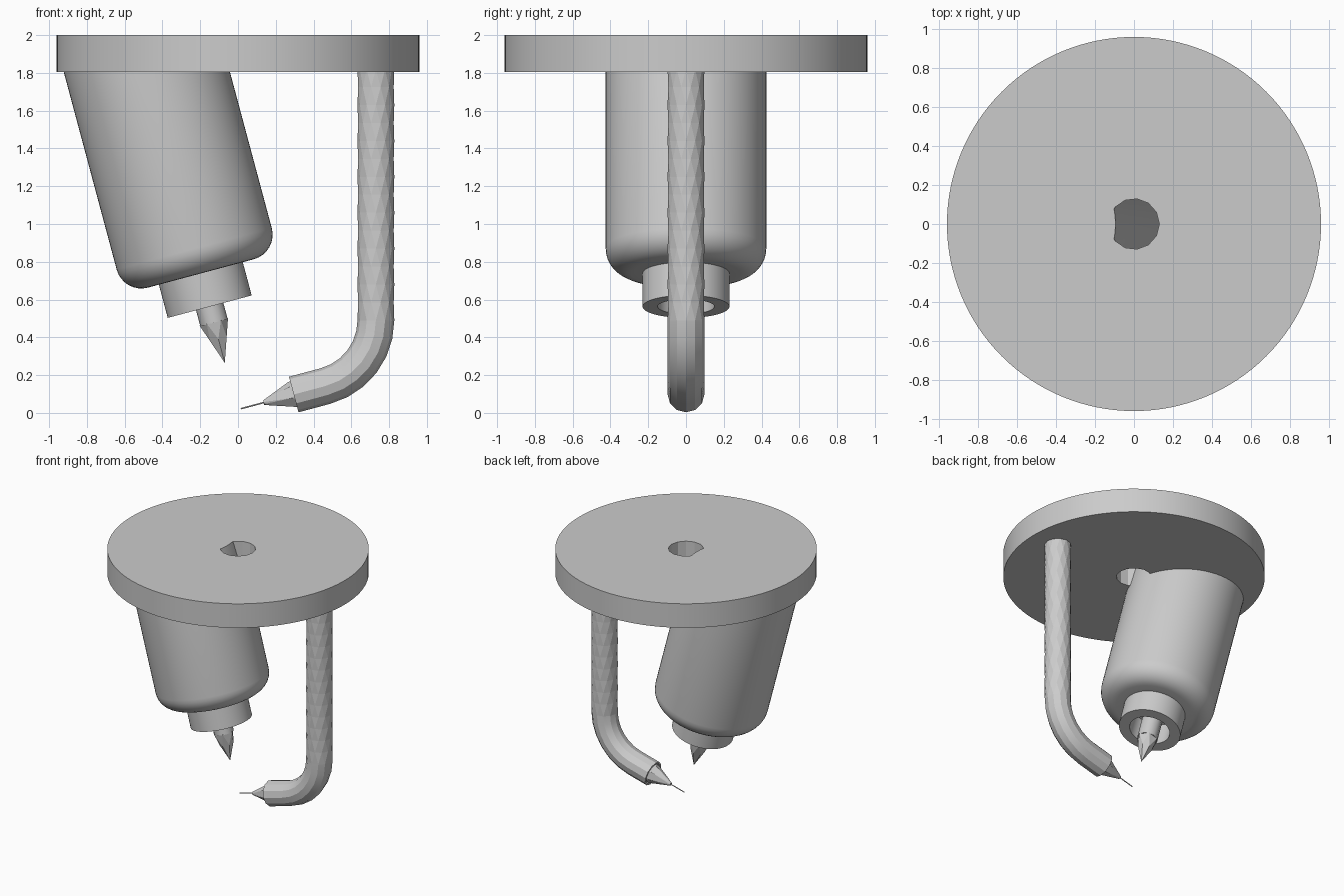
import bpy
import bmesh
from math import radians, sin, cos, pi
from mathutils import Matrix, Vector

if "Cube" in bpy.data.objects:
    bpy.data.objects.remove(bpy.data.objects["Cube"], do_unlink=True)

GREY = (0.6, 0.6, 0.6, 1.0)
grey = bpy.data.materials.new("plain grey")
grey.use_nodes = True
grey.diffuse_color = GREY
grey.node_tree.nodes["Principled BSDF"].inputs["Base Color"].default_value = GREY


def frame(x, z, tilt):
    """Cross-section frame in the xz plane, its axis leaning by tilt degrees."""
    return Matrix.Translation((x, 0, z)) @ Matrix.Rotation(radians(tilt), 4, 'Y')


def loft(name, stations, sides, twist=False, smooth=None, clip=None):
    """Skin round sections (frame, radius, distance along axis); twist gives diamond facets."""
    bm = bmesh.new()
    rings = []
    for i, (m, r, d) in enumerate(stations):
        turn = 0.5 * (i % 2) if twist else 0
        angles = [2 * pi * (k + turn) / sides for k in range(sides)]
        rings.append([bm.verts.new(m @ Vector((r * cos(a), r * sin(a), d))) for a in angles])
    for i, (a, b) in enumerate(zip(rings, rings[1:])):
        if twist and i % 2:
            a, b = b, a
        for k in range(sides):
            n = (k + 1) % sides
            if twist:
                bm.faces.new((a[k], a[n], b[k]))
                bm.faces.new((a[n], b[n], b[k]))
            else:
                bm.faces.new((a[k], a[n], b[n], b[k]))
    bm.faces.new(rings[0])
    bm.faces.new(rings[-1])
    bmesh.ops.remove_doubles(bm, verts=bm.verts, dist=1e-5)
    if clip:
        bmesh.ops.bisect_plane(bm, geom=bm.verts[:] + bm.edges[:] + bm.faces[:],
                               plane_co=(0, 0, clip), plane_no=(0, 0, 1), clear_outer=True)
        bmesh.ops.holes_fill(bm, edges=[e for e in bm.edges if e.is_boundary])
    bmesh.ops.recalc_face_normals(bm, faces=bm.faces)
    mesh = bpy.data.meshes.new(name)
    bm.to_mesh(mesh)
    bm.free()
    mesh.materials.append(grey)
    obj = bpy.data.objects.new(name, mesh)
    bpy.context.collection.objects.link(obj)
    if smooth:
        smooth_shade(obj, smooth)
    return obj


def smooth_shade(obj, angle):
    bpy.ops.object.select_all(action='DESELECT')
    obj.select_set(True)
    bpy.context.view_layer.objects.active = obj
    bpy.ops.object.shade_smooth_by_angle(angle=radians(angle))


def subtract(obj, cutter):
    mod = obj.modifiers.new("cut", 'BOOLEAN')
    mod.operation, mod.solver, mod.object = 'DIFFERENCE', 'EXACT', cutter
    bpy.context.view_layer.objects.active = obj
    bpy.ops.object.modifier_apply(modifier=mod.name)


# Leaning motor housing with rounded shoulder and hollow collar
axis = frame(-0.07, 0.265, -15)
RADIUS, FILLET, BASE = 0.425, 0.135, 0.49
profile = [(0, BASE), (0.15, BASE), (0.15, 0.308), (0.23, 0.308), (0.23, BASE)]
for i in range(9):
    a = pi / 2 * i / 8
    profile.append((RADIUS - FILLET * (1 - sin(a)), BASE + FILLET * (1 - cos(a))))
profile.append((RADIUS, 2.2))
housing_sections = [(axis, r, d) for r, d in profile]
loft("motor_housing", housing_sections, 64, smooth=35, clip=1.81)

# Faceted drill bit in the collar
loft("drill_shank", [(axis, 0.075, BASE + 0.02), (axis, 0.075, 0.22)], 12, smooth=35)
loft("drill_tip", [(axis, 0.078, 0.225), (axis, 0.052, 0.13), (axis, 0, 0)], 6, twist=True)

# Round top plate; its centre hole stops where the housing passes through
level = frame(0, 0, 0)
plate = loft("top_plate", [(level, 0.96, 1.805), (level, 0.96, 2.0)], 128)
hole = loft("hole_cutter", [(level, 0.13, 1.7), (level, 0.13, 2.1)], 13)
plug = loft("housing_cutter", housing_sections, 64)
subtract(hole, plug)
subtract(plate, hole)
for helper in (hole, plug):
    bpy.data.objects.remove(helper, do_unlink=True)
smooth_shade(plate, 20)

# Hanging tube: faceted straight run
TUBE, BEND, TUBE_X, BEND_Z = 0.0975, 0.36, 0.73, 0.49
rows = 14
straight = [(level @ Matrix.Translation((TUBE_X, 0, 0)), TUBE,
             BEND_Z + (1.82 - BEND_Z) * i / rows) for i in range(rows + 1)]
loft("tube_straight", straight, 12, twist=True)

# Tube elbow and open end
elbow = []
for i in range(7):
    t = 75 * i / 6
    x = TUBE_X - BEND + BEND * cos(radians(t))
    z = BEND_Z - BEND * sin(radians(t))
    elbow.append((frame(x, z, t), TUBE, 0))
end = elbow[-1][0]
LENGTH = 0.174
elbow += [(end, TUBE, -LENGTH), (end, 0.084, -LENGTH), (end, 0.084, 0.04 - LENGTH),
          (end, 0, 0.04 - LENGTH)]
loft("tube_elbow", elbow, 12, smooth=20)

# Nozzle and needle
loft("nozzle", [(end, 0.082, 0.035 - LENGTH), (end, 0.072, -LENGTH - 0.01),
                (end, 0.013, -LENGTH - 0.165)], 7, twist=True)
loft("needle", [(end, 0.004, -LENGTH - 0.15), (end, 0.004, -LENGTH - 0.29)], 6)
